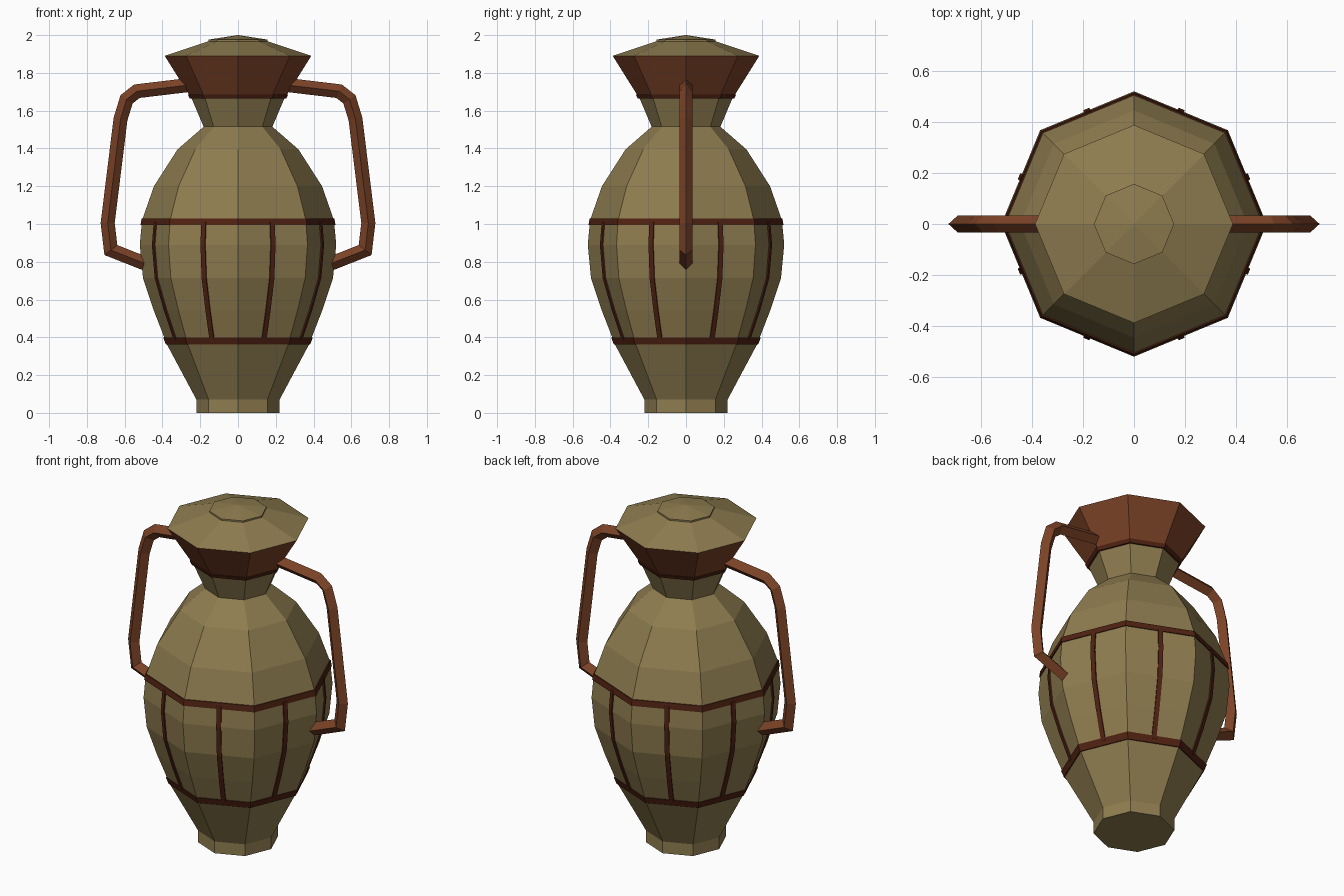
import bpy, bmesh, math
from mathutils import Vector

if "Cube" in bpy.data.objects:
    bpy.data.objects.remove(bpy.data.objects["Cube"])

def material(name, rgb):
    m = bpy.data.materials.new(name)
    m.diffuse_color = (*rgb, 1)
    m.use_nodes = True
    m.node_tree.nodes["Principled BSDF"].inputs["Base Color"].default_value = m.diffuse_color
    return m

OLIVE = material("olive clay", (0.275, 0.205, 0.080))
BROWN = material("red brown", (0.200, 0.055, 0.020))
DARK = material("dark brown", (0.080, 0.016, 0.006))

def finish(bm, name, mat):
    bmesh.ops.recalc_face_normals(bm, faces=bm.faces)
    me = bpy.data.meshes.new(name)
    bm.to_mesh(me)
    bm.free()
    me.materials.append(mat)
    ob = bpy.data.objects.new(name, me)
    bpy.context.collection.objects.link(ob)
    return ob

def loft(name, rings, mat, closed=False):
    """Skin a list of equal-length point rings."""
    bm = bmesh.new()
    vs = [[bm.verts.new(p) for p in r] for r in rings]
    n = len(vs[0])
    pairs = list(zip(vs, vs[1:])) + ([(vs[-1], vs[0])] if closed else [])
    for a, b in pairs:
        for i in range(n):
            j = (i + 1) % n
            bm.faces.new((a[i], a[j], b[j], b[i]))
    if not closed:
        bm.faces.new(vs[0])
        bm.faces.new(vs[-1])
    return finish(bm, name, mat)

def octagon(r, z):
    return [(r * math.cos(i * math.pi / 4), r * math.sin(i * math.pi / 4), z) for i in range(8)]

def lathe(name, profile, mat, closed=False):
    return loft(name, [octagon(r, z) for r, z in profile], mat, closed)

# Octagonal body, neck, collar and lid
BODY = [(.22, 0), (.22, .07), (.375, .36), (.447, .545), (.503, .714), (.52, .89),
        (.508, 1.02), (.445, 1.20), (.32, 1.395), (.182, 1.515)]
lathe("body", BODY, OLIVE)
lathe("neck", [(.182, 1.515), (.25, 1.675)], OLIVE)
lathe("collar", [(.25, 1.67), (.388, 1.89)], BROWN)
lathe("lid", [(.388, 1.89), (.157, 1.967), (.157, 1.976), (.002, 2.0)], OLIVE)

def body_radius(z):
    for (r0, z0), (r1, z1) in zip(BODY, BODY[1:]):
        if z0 <= z <= z1:
            return r0 + (r1 - r0) * (z - z0) / (z1 - z0)

# Painted rings
def band(name, z0, z1):
    a, b = body_radius(z0), body_radius(z1)
    lathe(name, [(a - .01, z0), (a + .006, z0), (b + .006, z1), (b - .01, z1)], DARK, True)

band("upper_band", .995, 1.03)
band("lower_band", .362, .40)
lathe("collar_band", [(.24, 1.664), (.256, 1.664), (.266, 1.685), (.25, 1.685)], DARK, True)

# Thin vertical ribs down the middle of each face
heights = [.385, .545, .714, .89, 1.01]
for k in range(8):
    a = math.radians(22.5 + 45 * k)
    out, side = Vector((math.cos(a), math.sin(a), 0)), Vector((-math.sin(a), math.cos(a), 0))
    rings = []
    for z in heights:
        r = body_radius(z) * math.cos(math.pi / 8)
        rings.append([out * (r + d) + side * s + Vector((0, 0, z))
                      for d, s in ((-.002, -.013), (.0075, -.013), (.0075, .013), (-.002, .013))])
    loft(f"rib_{k + 1}", rings, DARK)

# Diamond-section handles swept along a mitred path, one per side
PATH = [(.25, 1.737), (.535, 1.703), (.59, 1.66), (.622, 1.555), (.69, 1.005), (.673, .862), (.47, .782)]

def handle(name, sign):
    pts = [Vector(p) for p in PATH]
    rings = []
    for i, p in enumerate(pts):
        d0 = (p - pts[i - 1]).normalized() if i else (pts[1] - p).normalized()
        d1 = (pts[i + 1] - p).normalized() if i < len(pts) - 1 else d0
        t = (d0 + d1).normalized()
        n = Vector((-t.y, t.x)) * .037 / max(t.dot(d0), .5)
        rings.append([(sign * (p.x + n.x), 0, p.y + n.y), (sign * p.x, .034, p.y),
                      (sign * (p.x - n.x), 0, p.y - n.y), (sign * p.x, -.034, p.y)])
    loft(name, rings, BROWN)

handle("right_handle", 1)
handle("left_handle", -1)
